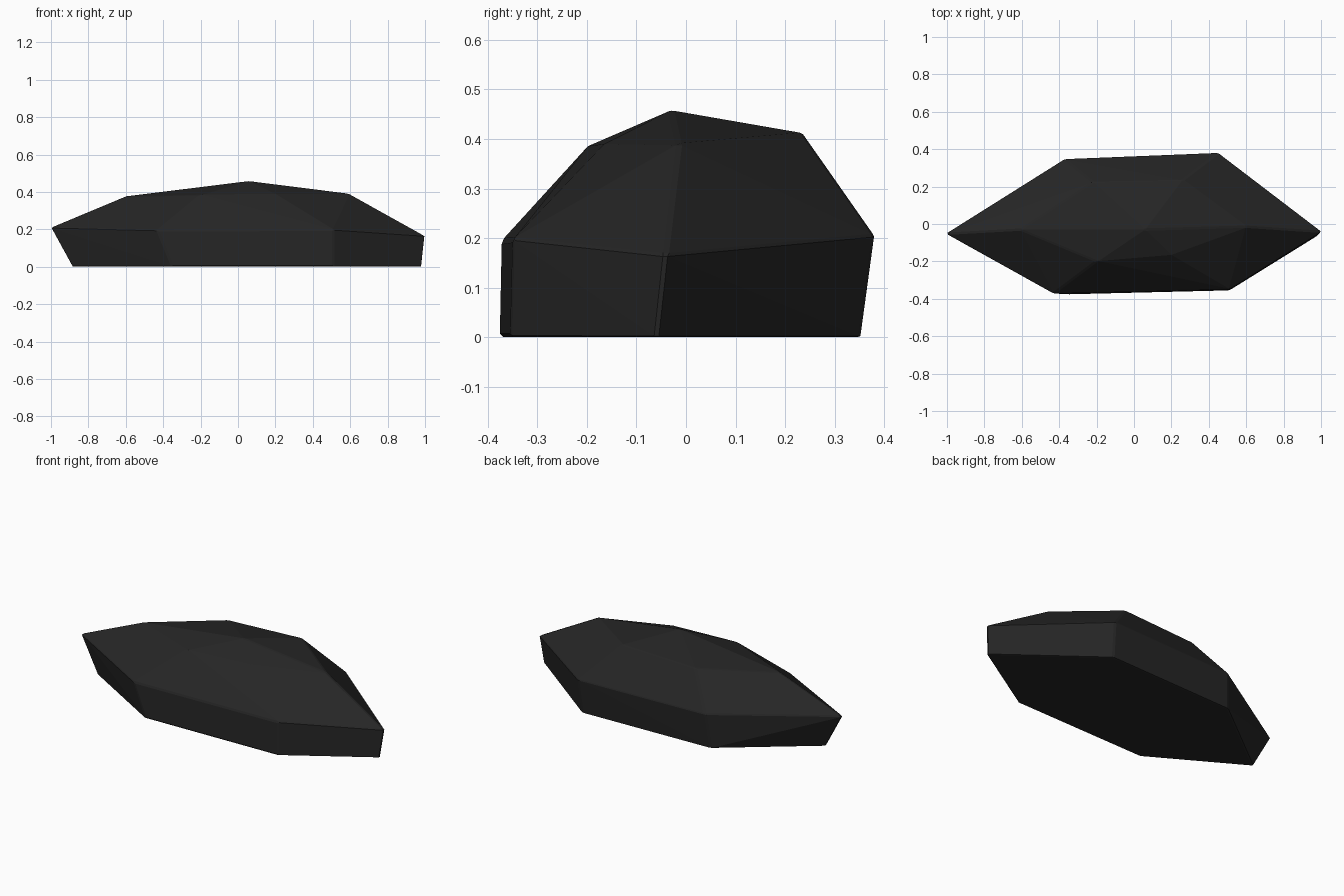
import bpy, bmesh

if "Cube" in bpy.data.objects:
    bpy.data.objects.remove(bpy.data.objects["Cube"])

# Corner rings of the faceted stone, from the ground up
base = [(-0.89, -0.06, 0), (-0.35, -0.376, 0), (0.51, -0.355, 0),
        (0.985, -0.06, 0), (0.44, 0.352, 0), (-0.39, 0.325, 0)]
girdle = [(-1.005, -0.052, 0.21), (-0.43, -0.372, 0.195), (0.51, -0.35, 0.198),
          (1.003, -0.042, 0.165), (0.45, 0.38, 0.205), (-0.37, 0.347, 0.205)]
crown = [(-0.61, -0.03, 0.375), (-0.2, -0.2, 0.385), (0.2, -0.165, 0.39),
         (0.6, -0.015, 0.39), (0.26, 0.235, 0.412), (-0.22, 0.225, 0.395),
         (0.06, -0.03, 0.458)]

bm = bmesh.new()
for p in base + girdle + crown:
    bm.verts.new(p)
bmesh.ops.convex_hull(bm, input=bm.verts[:])
bmesh.ops.dissolve_limit(bm, angle_limit=0.01, verts=bm.verts[:], edges=bm.edges[:])
bmesh.ops.recalc_face_normals(bm, faces=bm.faces[:])
mesh = bpy.data.meshes.new("stone")
bm.to_mesh(mesh)
bm.free()

stone = bpy.data.objects.new("stone", mesh)
bpy.context.collection.objects.link(stone)

# Slightly worn edges
bevel = stone.modifiers.new("worn_edges", 'BEVEL')
bevel.width = 0.007
bevel.segments = 1
bevel.limit_method = 'ANGLE'
bevel.angle_limit = 0.35

# Dark stone colour
mat = bpy.data.materials.new("charcoal")
mat.diffuse_color = (0.019, 0.019, 0.019, 1)
mat.use_nodes = True
mat.node_tree.nodes["Principled BSDF"].inputs["Base Color"].default_value = mat.diffuse_color
mesh.materials.append(mat)
